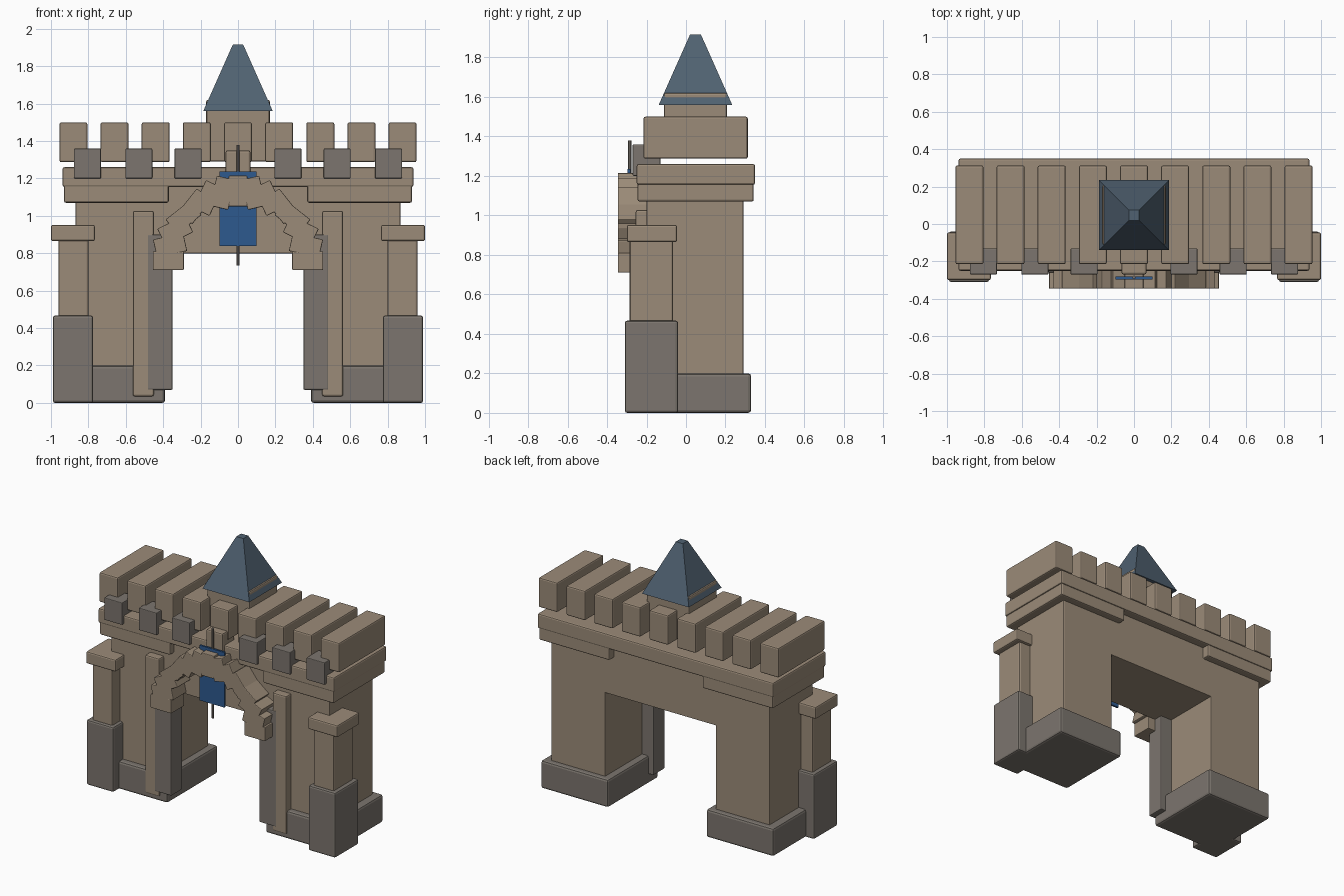
import bpy, bmesh, math
from mathutils import Matrix, Vector

if "Cube" in bpy.data.objects:
    bpy.data.objects.remove(bpy.data.objects["Cube"])


def material(name, rgb):
    m = bpy.data.materials.new(name)
    m.diffuse_color = (*rgb, 1)
    m.use_nodes = True
    m.node_tree.nodes["Principled BSDF"].inputs["Base Color"].default_value = m.diffuse_color
    return m


STONE = material("stone", (0.33, 0.26, 0.19))
DARK = material("dark_stone", (0.20, 0.178, 0.156))
SLATE = material("slate", (0.08, 0.12, 0.165))
BLUE = material("blue_cloth", (0.027, 0.10, 0.275))


def finish(name, bm, mat, bevel=0.0):
    me = bpy.data.meshes.new(name)
    bm.to_mesh(me)
    bm.free()
    me.materials.append(mat)
    ob = bpy.data.objects.new(name, me)
    bpy.context.collection.objects.link(ob)
    if bevel:
        mod = ob.modifiers.new("bevel", 'BEVEL')
        mod.width = bevel
        mod.segments = 2
    return ob


def box(name, x, y, z, mat, bevel=0.01, turn=0.0):
    """Box from (min, max) ranges, turned about y through its centre."""
    bm = bmesh.new()
    bmesh.ops.create_cube(bm, size=1)
    size = [r[1] - r[0] for r in (x, y, z)]
    centre = Vector([(r[0] + r[1]) / 2 for r in (x, y, z)])
    bmesh.ops.transform(bm, verts=bm.verts, matrix=Matrix.Translation(centre)
                        @ Matrix.Rotation(turn, 4, 'Y') @ Matrix.Diagonal((*size, 1)))
    return finish(name, bm, mat, bevel)


def pair(name, x, y, z, mat, bevel=0.01):
    """The same box on both sides of the gate."""
    box(name + "_right", x, y, z, mat, bevel)
    box(name + "_left", (-x[1], -x[0]), y, z, mat, bevel)


# Piers, their plinths and the wall above the opening
pair("pier_plinth", (0.39, 0.925), (-0.245, 0.33), (0, 0.20), DARK, 0.015)
pair("pier", (0.44, 0.868), (-0.20, 0.29), (0.18, 1.10), STONE, 0.006)
box("lintel_wall", (-0.45, 0.45), (-0.20, 0.29), (0.80, 1.17), STONE, 0.004)

# Cornice
pair("lower_cornice", (0.37, 0.93), (-0.245, 0.343), (1.07, 1.17), STONE)
box("upper_cornice", (-0.938, 0.938), (-0.25, 0.35), (1.155, 1.26), STONE)

# Corner buttresses
pair("buttress_base", (0.775, 0.99), (-0.31, -0.04), (0, 0.467), DARK, 0.012)
pair("buttress_shaft", (0.80, 0.96), (-0.285, -0.065), (0.45, 0.88), STONE)
pair("buttress_cap", (0.765, 1.0), (-0.30, -0.045), (0.865, 0.952), STONE)

# Door jambs and pilasters
pair("jamb", (0.35, 0.483), (-0.258, -0.13), (0.07, 0.90), DARK, 0.006)
pair("pilaster", (0.45, 0.562), (-0.255, -0.18), (0.035, 1.027), STONE)

# Battlements and corbels
for i in range(9):
    c = (i - 4) * 0.22
    box(f"merlon_{i + 1}", (c - 0.075, c + 0.075), (-0.215, 0.313), (1.287, 1.50), STONE)
for c in (0.267, 0.53, 0.805):
    pair(f"corbel_{int(c * 100)}", (c - 0.072, c + 0.072), (-0.27, -0.13), (1.20, 1.36), DARK, 0.005)
box("keystone", (-0.066, 0.066), (-0.27, -0.13), (1.17, 1.35), STONE)

# Arch of overlapping stones, each leaning against the curve
N, R = 15, 0.3725
for i in range(N):
    a = math.pi * i / (N - 1)
    cx, cz = R * math.cos(a), 0.76 + R * math.sin(a)
    box(f"arch_stone_{i + 1}", (cx - 0.0825, cx + 0.0825), (-0.345, -0.195),
        (cz - 0.05, cz + 0.05), STONE, 0.005, turn=a)

# Turret and pyramid roof
box("turret", (-0.17, 0.17), (-0.112, 0.208), (1.29, 1.62), STONE)
bm = bmesh.new()
bmesh.ops.create_cone(bm, cap_ends=True, segments=4, radius1=0.186 * math.sqrt(2),
                      radius2=0.028 * math.sqrt(2), depth=0.355,
                      matrix=Matrix.Translation((0, 0.048, 1.7375)) @ Matrix.Rotation(math.pi / 4, 4, 'Z'))
finish("turret_roof", bm, SLATE)

# Banner and pole
box("banner", (-0.10, 0.10), (-0.296, -0.282), (0.84, 1.236), BLUE, 0)
bm = bmesh.new()
bmesh.ops.create_cone(bm, cap_ends=True, segments=10, radius1=0.009, radius2=0.009,
                      depth=0.645, matrix=Matrix.Translation((0, -0.285, 1.0575)))
finish("banner_pole", bm, DARK)
